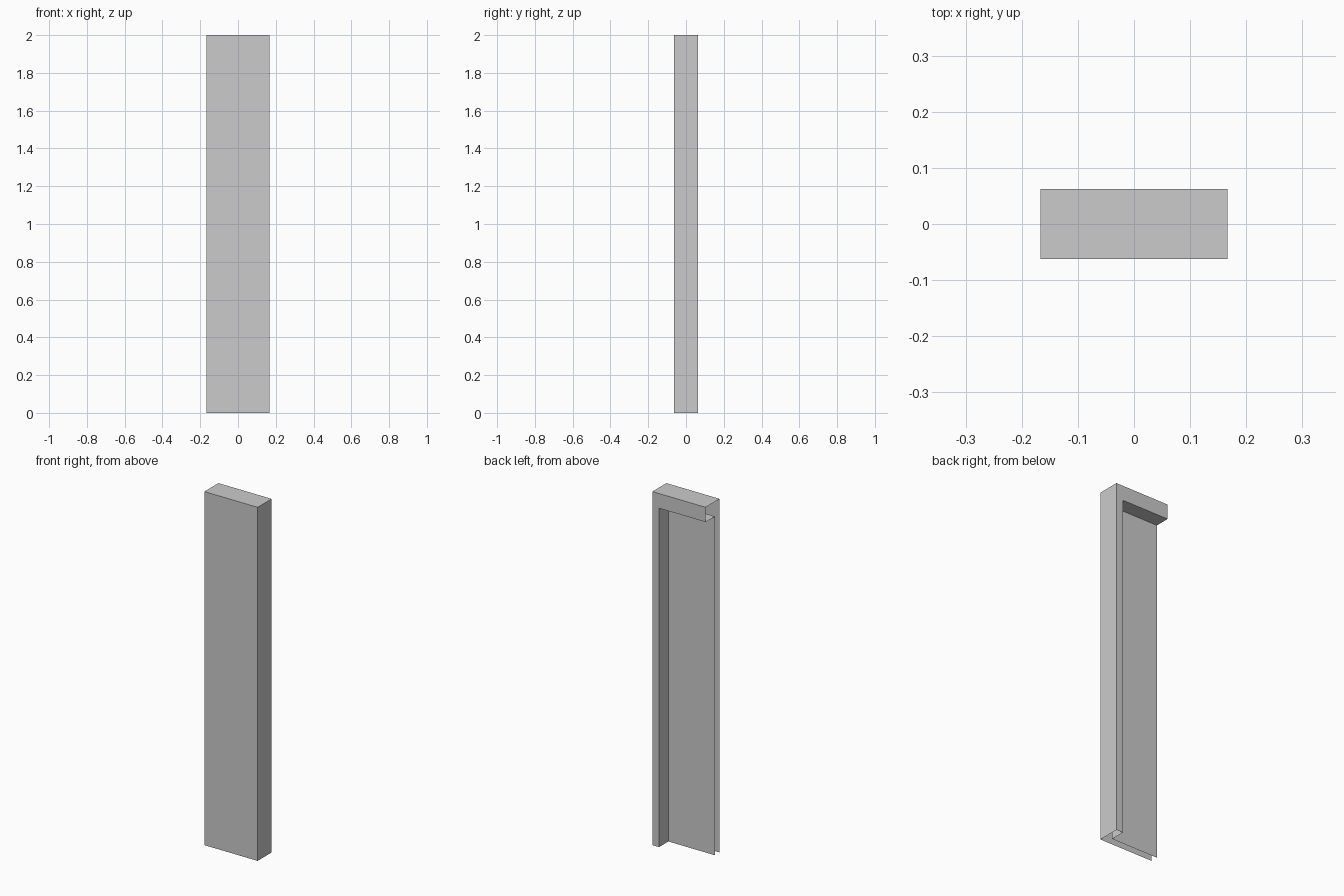
import bpy
import bmesh

if "Cube" in bpy.data.objects:
    bpy.data.objects.remove(bpy.data.objects["Cube"])

U = 1 / 24                      # module size
W, H = 4 * U, 2.0               # half width, height
F, B = -1.5 * U, 1.5 * U        # front and back planes
M = F + U                       # recessed panel plane
P = W - U                       # inner side of the post
L = H - 2 * U                   # underside of the top beam

bm = bmesh.new()


def face(*pts):
    bm.faces.new([bm.verts.new(p) for p in pts])


def on_y(y, *xz):
    face(*[(x, y, z) for x, z in xz])


def on_x(x, *yz):
    face(*[(x, y, z) for y, z in yz])


def on_z(z, *xy):
    face(*[(x, y, z) for x, y in xy])


# Outer skin: front, right side, top (left end and bottom are open)
on_y(F, (-W, 0), (W, 0), (W, H), (-W, H))
on_x(W, (F, 0), (B, 0), (B, H), (F, H))
on_z(H, (-W, F), (W, F), (W, B), (-W, B))

# L-shaped back rim: post and top beam
on_y(B, (W, 0), (P, 0), (P, L), (-W, L), (-W, H), (W, H))

# Recess: post inner side, beam underside, panel
on_x(P, (B, 0), (M, 0), (M, L), (B, L))
on_z(L, (-W, M), (-W, B), (P, B), (P, M))
on_y(M, (P, 0), (-W, 0), (-W, L), (P, L))

bmesh.ops.remove_doubles(bm, verts=bm.verts[:], dist=1e-5)
mesh = bpy.data.meshes.new("recessed_wall_panel")
bm.to_mesh(mesh)
bm.free()
bpy.context.collection.objects.link(
    bpy.data.objects.new("recessed_wall_panel", mesh))
